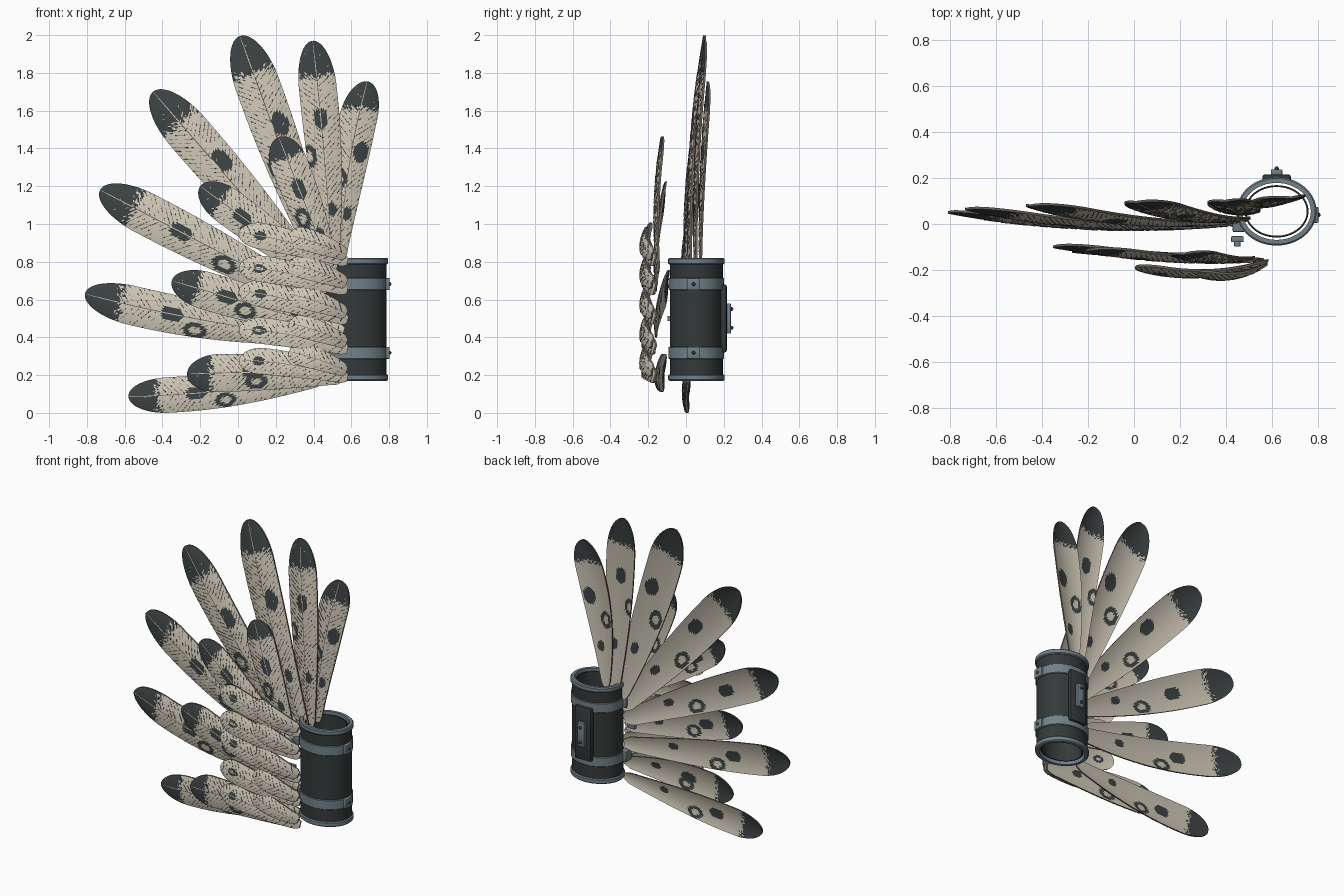
import bpy, bmesh, math, random
from mathutils import Vector

random.seed(4)
cube = bpy.data.objects.get("Cube")
if cube:
    bpy.data.objects.remove(cube)


def material(name, rgb):
    m = bpy.data.materials.new(name)
    m.use_nodes = True
    m.diffuse_color = (*rgb, 1)
    m.node_tree.nodes["Principled BSDF"].inputs["Base Color"].default_value = (*rgb, 1)
    return m


cream = material("cream vane", (0.61, 0.56, 0.46))
dark = material("charcoal marking", (0.045, 0.054, 0.055))
brown = material("brown barb", (0.15, 0.13, 0.105))
leather = material("dark cuff", (0.035, 0.041, 0.041))
metal = material("blue grey metal", (0.17, 0.22, 0.25))
CREAM, DARK, BROWN = range(3)


def finish(bm, name, mats, angle=40):
    me = bpy.data.meshes.new(name)
    bm.to_mesh(me)
    bm.free()
    ob = bpy.data.objects.new(name, me)
    bpy.context.collection.objects.link(ob)
    for m in mats:
        me.materials.append(m)
    bpy.ops.object.select_all(action='DESELECT')
    ob.select_set(True)
    bpy.context.view_layer.objects.active = ob
    bpy.ops.object.shade_smooth_by_angle(angle=math.radians(angle))


# Feather: slanted barb rows, raised dashes on the front, plain back
def half_width(a, w, base):
    body = base + (1 - base) * math.sin(math.pi / 2 * min(1, a / 0.75))
    if a < 0.04:
        body *= 0.6 + 0.4 * a / 0.04
    tip = math.sqrt(max(0, 1 - ((a - 0.8) / 0.2) ** 2)) if a > 0.8 else 1
    return max(0.003, w * body * tip)


def marking(along, across, spots):
    for pos, side, size, ring in spots:
        q = math.hypot((along - pos) / size, (across - side) / (size * 0.66))
        if (0.5 if ring else 0) <= q < 1:
            return DARK
    return CREAM


def feather(name, root, tip, w, ys, bow, roll, base, spots, dark_tip):
    # ys holds the depth at root, middle and tip
    d = Vector((tip[0] - root[0], 0, tip[1] - root[1]))
    length = d.length
    d.normalize()
    n = Vector((-d.z, 0, d.x))
    barbs = max(10, round(length / 0.03))
    us = [(i + f) / barbs for i in range(barbs) for f in (0, 0.29, 0.58, 0.87)] + [1]
    side = [0.022] + [k / 9 for k in range(1, 10)]
    vs = [-s for s in reversed(side)] + side
    bm = bmesh.new()

    def slanted(u, v):
        return u + w / length * abs(v) * (1 - u ** 6) * min(1, 6 * u)

    def layer(offset):
        rows = []
        for u in us:
            row = []
            for v in vs:
                a = slanted(u, v)
                hw = half_width(a, w, base)
                y = ys[0] * (1 - a) * (1 - 2 * a) + ys[1] * 4 * a * (1 - a) + ys[2] * a * (2 * a - 1)
                y += 0.16 * hw * v * v - roll * hw * v + offset
                p = Vector((root[0], y, root[1])) + d * (length * a)
                p += n * (hw * v + bow * 4 * a * (1 - a))
                row.append(bm.verts.new(p))
            rows.append(row)
        return rows

    front, back = layer(-0.005), layer(0.005)
    R, C = len(us) - 1, len(vs) - 1
    dashes = []
    for r in range(R):
        for c in range(C):
            u, v = (us[r] + us[r + 1]) / 2, (vs[c] + vs[c + 1]) / 2
            a = slanted(u, v)
            kind = marking(a * length, v * half_width(a, w, base), spots)
            if a > dark_tip + random.uniform(-0.02, 0.02):
                kind = DARK
            f = bm.faces.new((front[r][c], front[r + 1][c], front[r + 1][c + 1], front[r][c + 1]))
            b = bm.faces.new((back[r][c], back[r][c + 1], back[r + 1][c + 1], back[r + 1][c]))
            f.material_index = b.material_index = kind
            if c == C // 2:
                f.material_index = CREAM if kind == DARK else BROWN
            elif r % 4 == 3 and u < 0.96:
                if kind == CREAM and random.random() < 0.55:
                    f.material_index = BROWN
                    dashes.append(f)
                elif kind == DARK and random.random() < 0.05:
                    f.material_index = CREAM
    # rim joining both sides
    loop = [(r, 0) for r in range(R)] + [(R, c) for c in range(C)]
    loop += [(r, C) for r in range(R, 0, -1)] + [(0, c) for c in range(C, 0, -1)]
    for (r, c), (s, e) in zip(loop, loop[1:] + loop[:1]):
        q = bm.faces.new((front[s][e], front[r][c], back[r][c], back[s][e]))
        q.material_index = BROWN
    bm.normal_update()
    bmesh.ops.inset_individual(bm, faces=dashes, thickness=0.0003, depth=0.002)
    finish(bm, name, (cream, dark, brown), 50)


def three_spots(root, tip, w, solid, solid_side, ring, ring_side):
    # one blot, one ring near the lower edge, one small blot near the root
    length = math.dist(root, tip)
    return [(solid * length, solid_side * w, w * 0.57, False), (ring * length, ring_side * w, w * 0.6, True),
            (0.28 * length, -w * 0.2, w * 0.36, False)]


# Back row of long feathers: root, tip, half width, depths, bow, root width, blot and ring places
primaries = [
    ((0.54, 0.78), (0.685, 1.755), 0.10, (0.075, 0.08, 0.115), 0.03, 0.24, (0.62, -0.5, 0.46, 0.42)),
    ((0.50, 0.73), (0.395, 1.97), 0.10, (0.05, 0.05, 0.10), -0.01, 0.34, (0.67, 0.0, 0.51, 0.78)),
    ((0.48, 0.70), (0.01, 1.995), 0.118, (0.02, 0.02, 0.095), 0.0, 0.38, (0.63, -0.36, 0.48, 0.42)),
    ((0.47, 0.64), (-0.45, 1.70), 0.118, (0.01, 0.0, 0.08), 0.0, 0.42, (0.635, -0.32, 0.44, 0.42)),
    ((0.46, 0.56), (-0.73, 1.18), 0.112, (0.0, -0.015, 0.065), 0.0, 0.42, (0.64, 0.0, 0.43, 0.42)),
    ((0.46, 0.40), (-0.81, 0.63), 0.104, (0.0, -0.02, 0.05), 0.025, 0.42, (0.635, 0.0, 0.53, 0.6)),
    ((0.46, 0.18), (-0.58, 0.085), 0.094, (0.0, -0.015, 0.01), 0.015, 0.34, (0.66, 0.0, 0.51, 0.5)),
]
for i, (root, tip, w, ys, bow, base, places) in enumerate(primaries):
    feather(f"long_feather_{i + 1}", root, tip, w, ys, bow, 0.05, base,
            three_spots(root, tip, w, *places), 0.85)

# Middle row
secondaries = [
    ((0.50, 0.74), (0.215, 1.46), 0.098, (-0.15, -0.165, -0.13), 0.0, (0.62, 0.0, 0.42, 0.4)),
    ((0.54, 0.66), (-0.20, 1.20), 0.098, (-0.16, -0.16, -0.115), 0.0, (0.70, 0.0, 0.61, 0.4)),
    ((0.56, 0.43), (-0.35, 0.70), 0.10, (-0.16, -0.15, -0.10), 0.0, (0.68, 0.0, 0.56, 0.42)),
    ((0.56, 0.19), (-0.27, 0.205), 0.10, (-0.16, -0.15, -0.12), -0.015, (0.58, 0.0, 0.56, 0.45)),
]
for i, (root, tip, w, ys, bow, places) in enumerate(secondaries):
    feather(f"middle_feather_{i + 1}", root, tip, w, ys, bow, 0.08, 0.38,
            three_spots(root, tip, w, *places), 0.85)

# Front row of short coverts, each with a smaller one over its root
coverts = [(0.80, 0.955), (0.65, 0.775), (0.49, 0.65), (0.335, 0.445), (0.185, 0.28)]
for i, (z0, z1) in enumerate(coverts):
    feather(f"covert_{i + 1}", (0.58, z0), (0.005, z1), 0.07, (-0.165, -0.225, -0.19), -0.02, 0.2, 0.45,
            [(0.48, 0, 0.034, i % 2 == 1)], 2)
    feather(f"small_covert_{i + 1}", (0.575, z0 + 0.035), (0.27, z0 + 0.14), 0.06,
            (-0.18, -0.235, -0.215), -0.01, 0.2, 0.55, [], 2)

# Cuff: oval tube, inner liner, rims and straps
CX, CY, RX, RY = 0.621, 0.055, 0.165, 0.14


def oval_ring(name, z0, z1, inner, outer, mat, seg=64):
    b = min(0.006, (outer - inner) / 3)
    prof = [(inner, z0), (outer - b, z0), (outer, z0 + b), (outer, z1 - b), (outer - b, z1), (inner, z1)]
    bm = bmesh.new()
    rings = []
    for i in range(seg):
        t = math.tau * i / seg
        rings.append([bm.verts.new((CX + (RX + o) * math.cos(t), CY + (RY + o) * math.sin(t), z))
                      for o, z in prof])
    for i in range(seg):
        p, q = rings[i], rings[(i + 1) % seg]
        for k in range(len(prof)):
            j = (k + 1) % len(prof)
            bm.faces.new((p[k], q[k], q[j], p[j]))
    bmesh.ops.recalc_face_normals(bm, faces=bm.faces)
    finish(bm, name, [mat], 35)


def block(name, centre, size, mat, bevel=0.005):
    bm = bmesh.new()
    bmesh.ops.create_cube(bm, size=1)
    bmesh.ops.scale(bm, vec=size, verts=bm.verts)
    bmesh.ops.translate(bm, vec=centre, verts=bm.verts)
    bmesh.ops.bevel(bm, geom=bm.edges[:], offset=bevel, segments=2, affect='EDGES', profile=0.5)
    finish(bm, name, [mat], 35)


def knob(name, centre, r, mat):
    bm = bmesh.new()
    bmesh.ops.create_uvsphere(bm, u_segments=16, v_segments=8, radius=r)
    bmesh.ops.translate(bm, vec=centre, verts=bm.verts)
    finish(bm, name, [mat], 60)


oval_ring("cuff_tube", 0.175, 0.812, -0.012, 0, leather)
oval_ring("cuff_liner", 0.185, 0.805, -0.034, -0.026, leather)
for tag, s in (("lower", -1), ("upper", 1)):
    rim, strap = 0.495 + s * 0.308, 0.5 + s * 0.182
    oval_ring(f"{tag}_rim", rim - 0.017, rim + 0.017, -0.016, 0.009, metal)
    oval_ring(f"{tag}_strap", strap - 0.032, strap + 0.032, -0.002, 0.007, metal)
    block(f"{tag}_buckle", (CX + RX + 0.004, 0.04, strap), (0.026, 0.07, 0.064), metal)
    knob(f"{tag}_buckle_rivet", (CX + RX + 0.016, 0.04, strap), 0.01, leather)
    block(f"{tag}_hinge", (0.455, -0.005, strap), (0.05, 0.06, 0.07), metal)
    knob(f"{tag}_plate_rivet", (CX, 0.241, 0.5 + s * 0.05), 0.01, leather)

# Back plate and feather mount
block("back_plate", (CX, 0.199, 0.5), (0.125, 0.035, 0.36), leather, 0.012)
block("back_plate_bar", (CX, 0.225, 0.5), (0.05, 0.026, 0.16), metal)
block("feather_mount", (0.45, -0.066, 0.5), (0.055, 0.026, 0.05), metal)
block("feather_mount_pin", (0.45, -0.085, 0.5), (0.028, 0.028, 0.028), metal)
